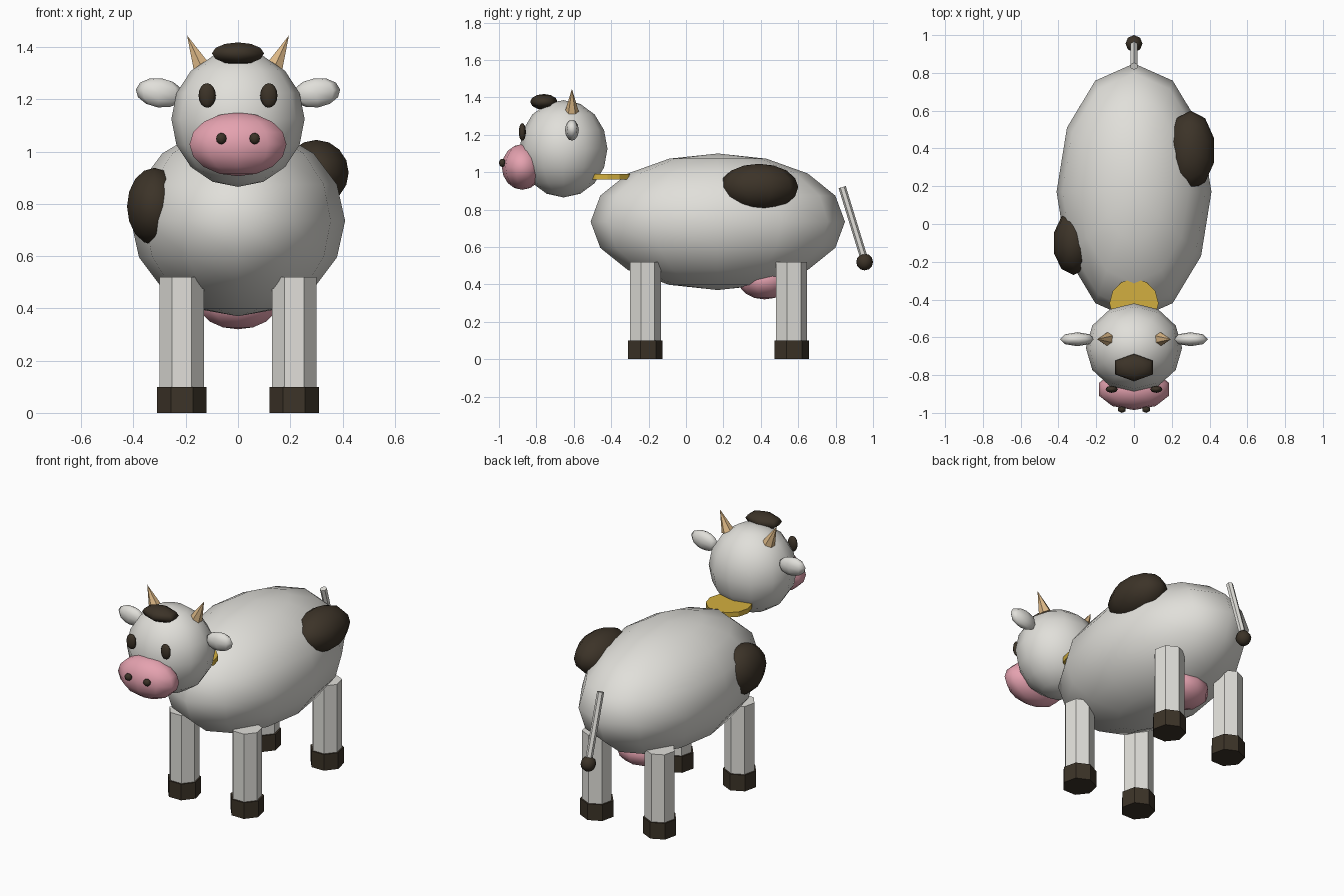
import bpy
import bmesh
from math import radians
from mathutils import Vector, Matrix

default = bpy.data.objects.get("Cube")
if default:
    bpy.data.objects.remove(default)


def material(name, rgb):
    mat = bpy.data.materials.new(name)
    mat.use_nodes = True
    mat.diffuse_color = (*rgb, 1)
    bsdf = mat.node_tree.nodes["Principled BSDF"]
    bsdf.inputs["Base Color"].default_value = (*rgb, 1)
    bsdf.inputs["Roughness"].default_value = 0.8
    return mat


WHITE = material("white_hide", (0.75, 0.74, 0.70))
DARK = material("dark_brown", (0.045, 0.033, 0.021))
PINK = material("pink_skin", (0.78, 0.36, 0.43))
HORN = material("horn_tan", (0.72, 0.48, 0.24))
GOLD = material("collar_gold", (0.65, 0.43, 0.05))


def finish(name, bm, mat, smooth):
    mesh = bpy.data.meshes.new(name)
    for face in bm.faces:
        face.smooth = smooth
    bm.to_mesh(mesh)
    bm.free()
    mesh.materials.append(mat)
    obj = bpy.data.objects.new(name, mesh)
    bpy.context.collection.objects.link(obj)
    return obj


def ellipsoid(name, centre, radii, mat, segments=12, rings=8, tilt=0):
    bm = bmesh.new()
    matrix = (Matrix.Translation(centre) @ Matrix.Rotation(radians(tilt), 4, "Y")
              @ Matrix.Diagonal((*radii, 1)))
    bmesh.ops.create_uvsphere(bm, u_segments=segments, v_segments=rings,
                              radius=1, matrix=matrix)
    return finish(name, bm, mat, True)


def rod(name, start, end, r1, r2, sides, mat):
    """Straight cylinder or cone between two points."""
    start, end = Vector(start), Vector(end)
    axis = end - start
    turn = Vector((0, 0, 1)).rotation_difference(axis).to_matrix().to_4x4()
    bm = bmesh.new()
    bmesh.ops.create_cone(bm, cap_ends=True, segments=sides, radius1=r1, radius2=r2,
                          depth=axis.length,
                          matrix=Matrix.Translation((start + end) / 2) @ turn)
    return finish(name, bm, mat, False)


# Body, coat patches and udder
ellipsoid("body", (0, 0.17, 0.735), (0.41, 0.68, 0.365), WHITE)
ellipsoid("left_patch", (0.30, 0.39, 0.92), (0.13, 0.21, 0.125), DARK, 10, 8)
ellipsoid("right_patch", (-0.32, -0.10, 0.79), (0.11, 0.17, 0.148), DARK, 10, 8)
ellipsoid("udder", (0, 0.42, 0.42), (0.16, 0.14, 0.10), PINK, 10, 8)

# Head, muzzle, forelock and collar
ellipsoid("head", (0, -0.655, 1.125), (0.255, 0.235, 0.26), WHITE)
ellipsoid("muzzle", (0, -0.875, 1.028), (0.195, 0.11, 0.122), PINK, 10, 8)
ellipsoid("forelock", (0, -0.76, 1.376), (0.115, 0.073, 0.042), DARK, 6, 6)
rod("collar", (0, -0.42, 0.96), (0, -0.42, 0.99), 0.13, 0.13, 12, GOLD)

# Paired parts
for side, s in (("left", 1), ("right", -1)):
    ellipsoid(side + "_eye", (0.118 * s, -0.875, 1.215), (0.033, 0.019, 0.047), DARK, 8, 8)
    ellipsoid(side + "_nostril", (0.064 * s, -0.982, 1.05), (0.023, 0.018, 0.022), DARK, 6, 6)
    ellipsoid(side + "_ear", (0.30 * s, -0.61, 1.225), (0.092, 0.037, 0.056), WHITE, 8, 6,
              tilt=-8 * s)
    rod(side + "_horn", (0.14 * s, -0.61, 1.325), (0.195 * s, -0.61, 1.445),
        0.037, 0, 6, HORN)
    for place, y in (("front", -0.222), ("back", 0.56)):
        x = 0.215 * s
        rod(f"{place}_{side}_leg", (x, y, 0.09), (x, y, 0.52), 0.087, 0.087, 7, WHITE)
        rod(f"{place}_{side}_hoof", (x, y, 0), (x, y, 0.10), 0.097, 0.097, 7, DARK)

# Tail
rod("tail", (0, 0.835, 0.92), (0, 0.955, 0.53), 0.02, 0.02, 6, WHITE)
ellipsoid("tail_tuft", (0, 0.955, 0.52), (0.045, 0.045, 0.045), DARK, 8, 6)
